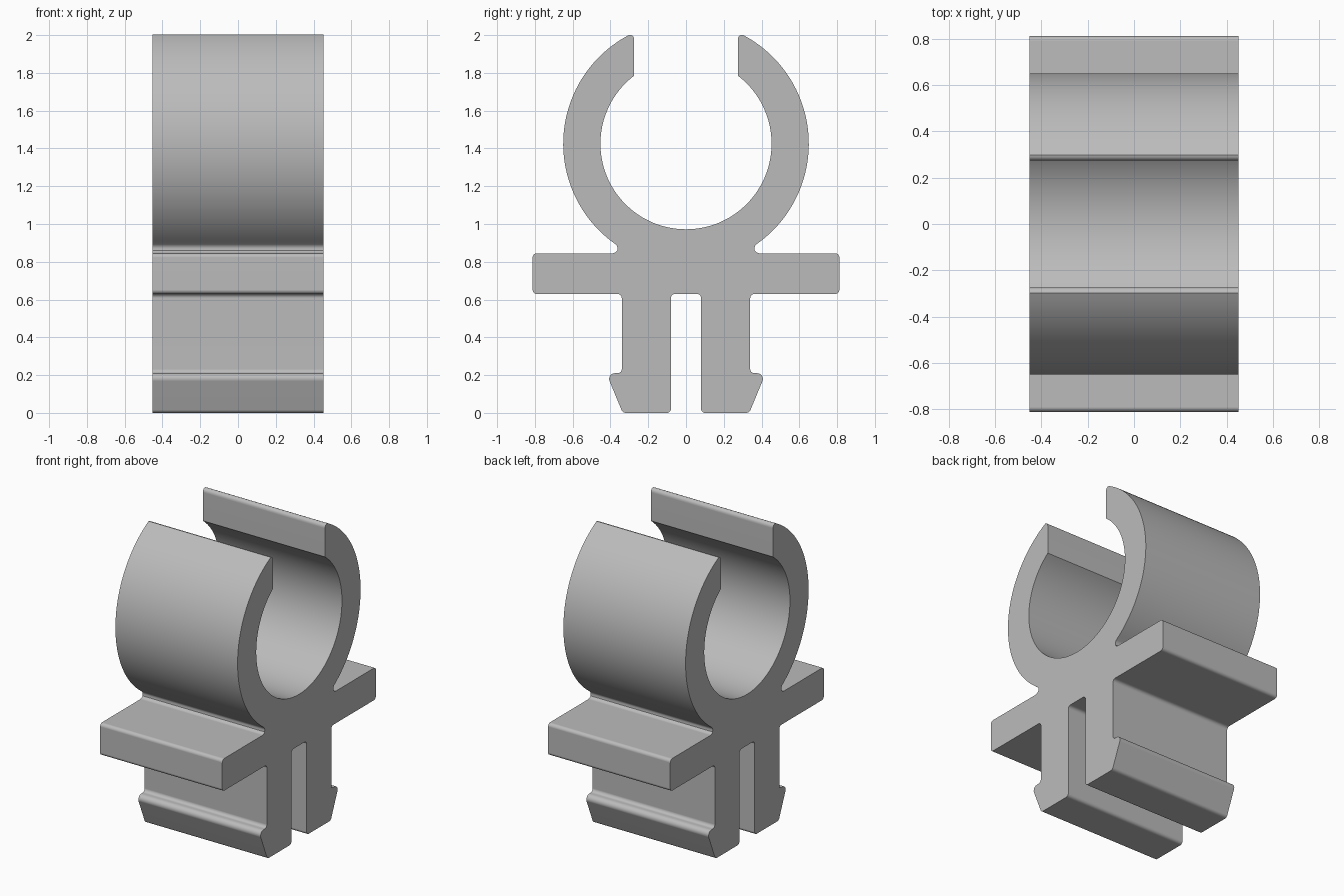
import bpy, bmesh, math
from mathutils import Vector

cube = bpy.data.objects.get("Cube")
if cube:
    bpy.data.objects.remove(cube, do_unlink=True)

HALF_WIDTH = 0.452
CENTRE_Z, OUTER, INNER = 1.425, 0.65, 0.453


def arc(radius, start, end, steps):
    """Points on the ring, angles in degrees from +y."""
    angles = [math.radians(start + (end - start) * i / steps) for i in range(steps + 1)]
    return [(radius * math.cos(a), CENTRE_Z + radius * math.sin(a)) for a in angles]


def fillet(before, corner, after, radius, steps=6):
    """Round one corner of a profile with a tangent arc."""
    c = Vector(corner)
    u, v = (Vector(before) - c).normalized(), (Vector(after) - c).normalized()
    half = u.angle(v) / 2
    centre = c + (u + v).normalized() * radius / math.sin(half)
    tangent = radius / math.tan(half)
    p, q = c + u * tangent - centre, c + v * tangent - centre
    sweep = p.angle(q)
    return [tuple(centre + (p * math.sin(sweep * (1 - i / steps))
                            + q * math.sin(sweep * i / steps)) / math.sin(sweep))
            for i in range(steps + 1)]


# Slot, barbed leg and cross plate: (y, z, corner radius)
corners = [(0, 0.63, 0), (0.08, 0.63, 0.022), (0.08, 0, 0.022), (0.335, 0, 0.025),
           (0.422, 0.21, 0.03), (0.34, 0.21, 0.022), (0.34, 0.63, 0.022),
           (0.812, 0.63, 0.022), (0.812, 0.845, 0.022), (0.39, 0.845, 0)]
half = [corners[0][:2]]
for a, b, c in zip(corners, corners[1:], corners[2:]):
    half += fillet(a[:2], b[:2], c[:2], b[2])

# Rounded notch under the ring, outer arc, rounded lip, inner arc
half += [(0.388, 0.845), (0.374, 0.849), (0.364, 0.859), (0.362, 0.872), (0.365, 0.883)]
half += arc(OUTER, -55, 62.6, 48)
half += [(0.289, 2.0), (0.281, 1.995), (0.276, 1.987), (0.274, 1.976)]
half += arc(INNER, math.degrees(math.acos(0.274 / INNER)), -90, 56)

# Mirror the half profile into one closed outline
outline = half + [(-y, z) for y, z in reversed(half[1:-1])]

# Extrude the outline across the width
bm = bmesh.new()
face = bm.faces.new([bm.verts.new((-HALF_WIDTH, y, z)) for y, z in outline])
result = bmesh.ops.extrude_face_region(bm, geom=[face], use_keep_orig=True)
moved = [e for e in result["geom"] if isinstance(e, bmesh.types.BMVert)]
bmesh.ops.translate(bm, verts=moved, vec=(2 * HALF_WIDTH, 0, 0))
bmesh.ops.recalc_face_normals(bm, faces=bm.faces)
mesh = bpy.data.meshes.new("pipe_clip")
bm.to_mesh(mesh)
bm.free()

# Plain grey plastic
grey = bpy.data.materials.new("grey_plastic")
grey.use_nodes = True
colour = (0.5, 0.5, 0.5, 1)
grey.diffuse_color = colour
grey.node_tree.nodes["Principled BSDF"].inputs["Base Color"].default_value = colour
mesh.materials.append(grey)

clip = bpy.data.objects.new("pipe_clip", mesh)
bpy.context.collection.objects.link(clip)
bpy.context.view_layer.objects.active = clip
clip.select_set(True)
bpy.ops.object.shade_smooth_by_angle(angle=math.radians(32))
weighted = clip.modifiers.new("flat_faces", "WEIGHTED_NORMAL")
weighted.keep_sharp = True
